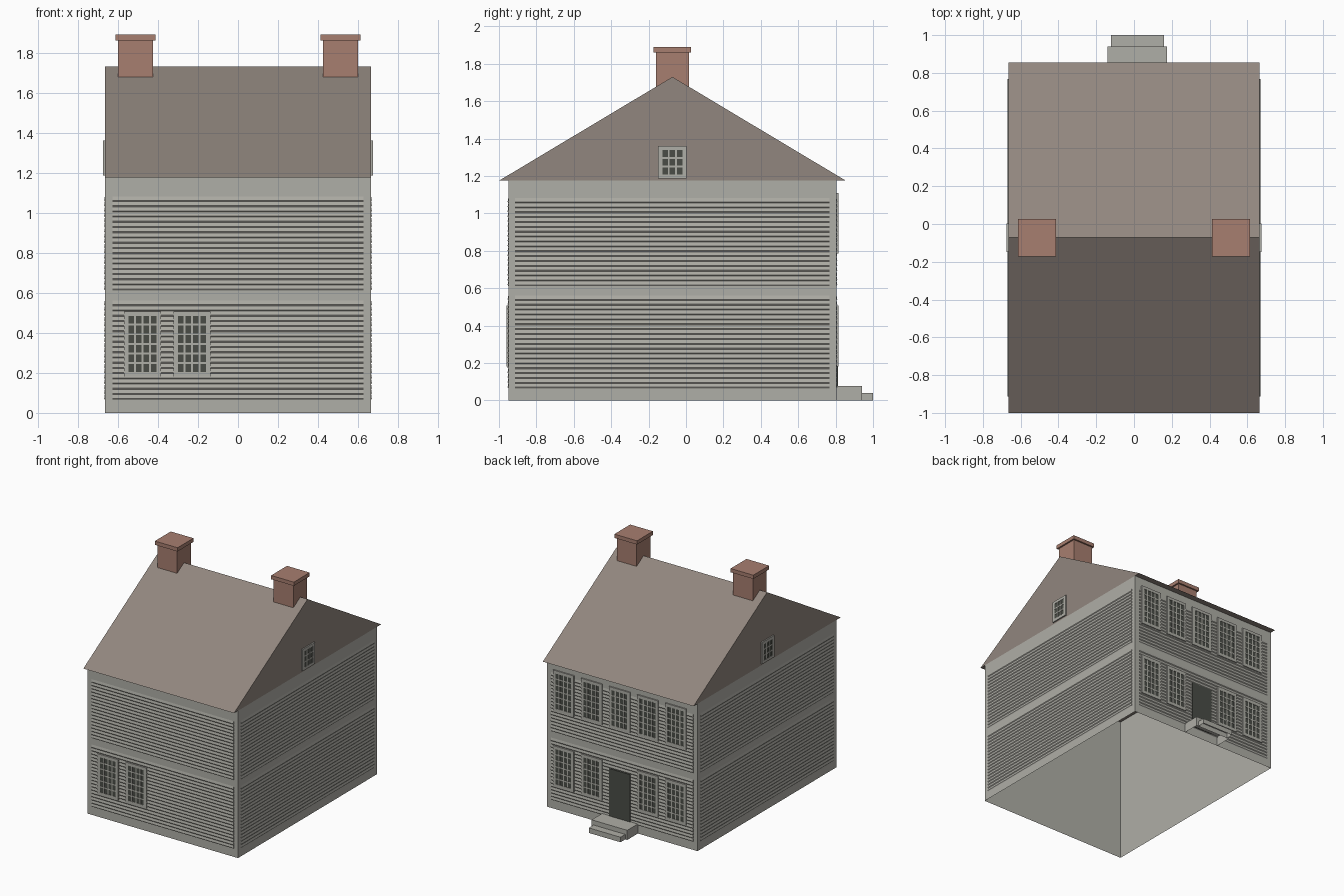
import bpy
import bmesh
from math import pi
from mathutils import Matrix, Vector

old = bpy.data.objects.get("Cube")
if old:
    bpy.data.objects.remove(old, do_unlink=True)


def material(name, rgb):
    m = bpy.data.materials.new(name)
    m.use_nodes = True
    color = (*rgb, 1)
    m.diffuse_color = color
    m.node_tree.nodes["Principled BSDF"].inputs["Base Color"].default_value = color
    return m


WALL = material("pale_grey_paint", (0.43, 0.425, 0.385))
ROOF = material("brown_grey_roof", (0.285, 0.24, 0.21))
BRICK = material("red_brick", (0.39, 0.21, 0.16))
GLASS = material("dark_glass", (0.068, 0.073, 0.061))

# Main dimensions
MID_Y = -0.0725
HALF_X, HALF_Y = 0.665, 0.8775
EAVE, RIDGE = 1.175, 1.73
EAVE_Y = 0.9275


def finish(name, bm, mats, matrix=None):
    bmesh.ops.recalc_face_normals(bm, faces=bm.faces)
    mesh = bpy.data.meshes.new(name)
    bm.to_mesh(mesh)
    bm.free()
    for m in mats:
        mesh.materials.append(m)
    ob = bpy.data.objects.new(name, mesh)
    if matrix:
        ob.matrix_world = matrix
    bpy.context.collection.objects.link(ob)
    return ob


def add_box(bm, x, y, z, mat=0, skip=()):
    """Box from three (low, high) ranges, leaving out faces that point along skip."""
    size = Vector((x[1] - x[0], y[1] - y[0], z[1] - z[0]))
    centre = Vector((sum(x), sum(y), sum(z))) / 2
    verts = bmesh.ops.create_cube(
        bm, size=1, matrix=Matrix.Translation(centre) @ Matrix.Diagonal((*size, 1)))["verts"]
    faces = {f for v in verts for f in v.link_faces}
    for f in faces:
        f.material_index = mat
    bm.normal_update()
    open_faces = [f for f in faces if any(f.normal.dot(Vector(d)) > 0.9 for d in skip)]
    if open_faces:
        bmesh.ops.delete(bm, geom=open_faces, context="FACES")


def add_prism(bm, section, x0, x1):
    """Extrude a (y, z) section along x."""
    a, b = ([bm.verts.new((x, y, z)) for y, z in section] for x in (x0, x1))
    bm.faces.new(a)
    bm.faces.new(b)
    for i in range(len(section)):
        j = (i + 1) % len(section)
        bm.faces.new((a[i], a[j], b[j], b[i]))


def box_object(name, mat, x, y, z, skip=()):
    bm = bmesh.new()
    add_box(bm, x, y, z, skip=skip)
    return finish(name, bm, [mat])


DOWN, UP = (0, 0, -1), (0, 0, 1)

# Hollow wall shell, open underneath
box_object("walls", WALL, (-HALF_X, HALF_X),
           (MID_Y - HALF_Y, MID_Y + HALF_Y), (0, EAVE), (DOWN, UP))

# Gabled roof
bm = bmesh.new()
add_prism(bm, [(MID_Y - EAVE_Y, EAVE), (MID_Y + EAVE_Y, EAVE), (MID_Y, RIDGE)],
          -HALF_X, HALF_X)
finish("roof", bm, [ROOF])

# Chimneys with caps
for side, cx in (("right", -0.513), ("left", 0.513)):
    for part, r, z in (("stack", 0.0875, (1.6, 1.86)), ("cap", 0.1, (1.86, 1.89))):
        box_object(f"{side}_chimney_{part}", BRICK, (cx - r, cx + r),
                   (MID_Y - r, MID_Y + r), z)


# Each wall has a local frame: x along the wall, -y outward
def wall_frame(angle, distance):
    return (Matrix.Translation((0, MID_Y, 0)) @ Matrix.Rotation(angle, 4, "Z")
            @ Matrix.Translation((0, -distance, 0)))


FRONT = wall_frame(0, HALF_Y)
BACK = wall_frame(pi, HALF_Y)
LEFT = wall_frame(pi / 2, HALF_X)
RIGHT = wall_frame(-pi / 2, HALF_X)

# Clapboard siding in two storeys
PITCH = 0.0261


def siding(name, frame, half):
    bm = bmesh.new()
    for start, count in ((0.065, 19), (0.612, 18)):
        for i in range(count):
            z = start + i * PITCH
            add_prism(bm, [(0, z), (-0.004, z + 0.006), (0, z + PITCH)], -half, half)
    finish(name, bm, [WALL], frame)


siding("front_siding", FRONT, HALF_X - 0.037)
siding("back_siding", BACK, HALF_X - 0.037)
siding("left_siding", LEFT, HALF_Y - 0.037)
siding("right_siding", RIGHT, HALF_Y - 0.037)


# Window: glass plate behind an outer frame and glazing bars
def window(name, frame, cx, z0, width, height, cols, rows, border):
    bm = bmesh.new()
    x0, x1, z1 = cx - width / 2, cx + width / 2, z0 + height
    bar, depth = 0.0095, (-0.010, 0)
    gx0, gx1, gz0, gz1 = x0 + border, x1 - border, z0 + border, z1 - border
    add_box(bm, (gx0, gx1), (-0.007, 0), (gz0, gz1), 1)
    for x in ((x0, gx0), (gx1, x1)):
        add_box(bm, x, depth, (z0, z1))
    for z in ((z0, gz0), (gz1, z1)):
        add_box(bm, (gx0, gx1), depth, z)
    for i in range(1, cols):
        x = gx0 + (gx1 - gx0 + bar) * i / cols - bar
        add_box(bm, (x, x + bar), (-0.009, -0.005), (gz0, gz1))
    for i in range(1, rows):
        z = gz0 + (gz1 - gz0 + bar) * i / rows - bar
        add_box(bm, (gx0, gx1), (-0.009, -0.005), (z, z + bar))
    finish(name, bm, [WALL, GLASS], frame)


# Five even bays; the middle one holds the door
DOOR_X = 0.0175
bays = [DOOR_X + k * 0.2475 for k in range(-2, 3)]
LOW, HIGH = 0.182, 0.785


def sash(name, frame, cx, z0):
    window(name, frame, cx, z0, 0.185, 0.325, 4, 6, 0.023)


for n, x in enumerate(bays):
    if n < 2:
        sash(f"front_window_{n + 1}", FRONT, x, LOW)
    sash(f"back_upper_window_{n + 1}", BACK, -x, HIGH)
    if n != 2:
        sash(f"back_lower_window_{n + 1}", BACK, -x, LOW)

# Attic windows in both gables
for side, frame in (("left", LEFT), ("right", RIGHT)):
    window(f"{side}_attic_window", frame, 0, 1.187, 0.152, 0.173, 3, 3, 0.022)

# Back door and its two hollow steps
BACK_Y = MID_Y + HALF_Y
box_object("back_door", GLASS, (DOOR_X - 0.0925, DOOR_X + 0.0925),
           (BACK_Y, BACK_Y + 0.008), (0.075, 0.455))
box_object("upper_step", WALL, (DOOR_X - 0.157, DOOR_X + 0.157),
           (BACK_Y, 0.94), (0, 0.077), (DOWN, (0, -1, 0)))
box_object("lower_step", WALL, (DOOR_X - 0.14, DOOR_X + 0.14),
           (0.94, 1.0), (0, 0.04), (DOWN, (0, -1, 0)))
